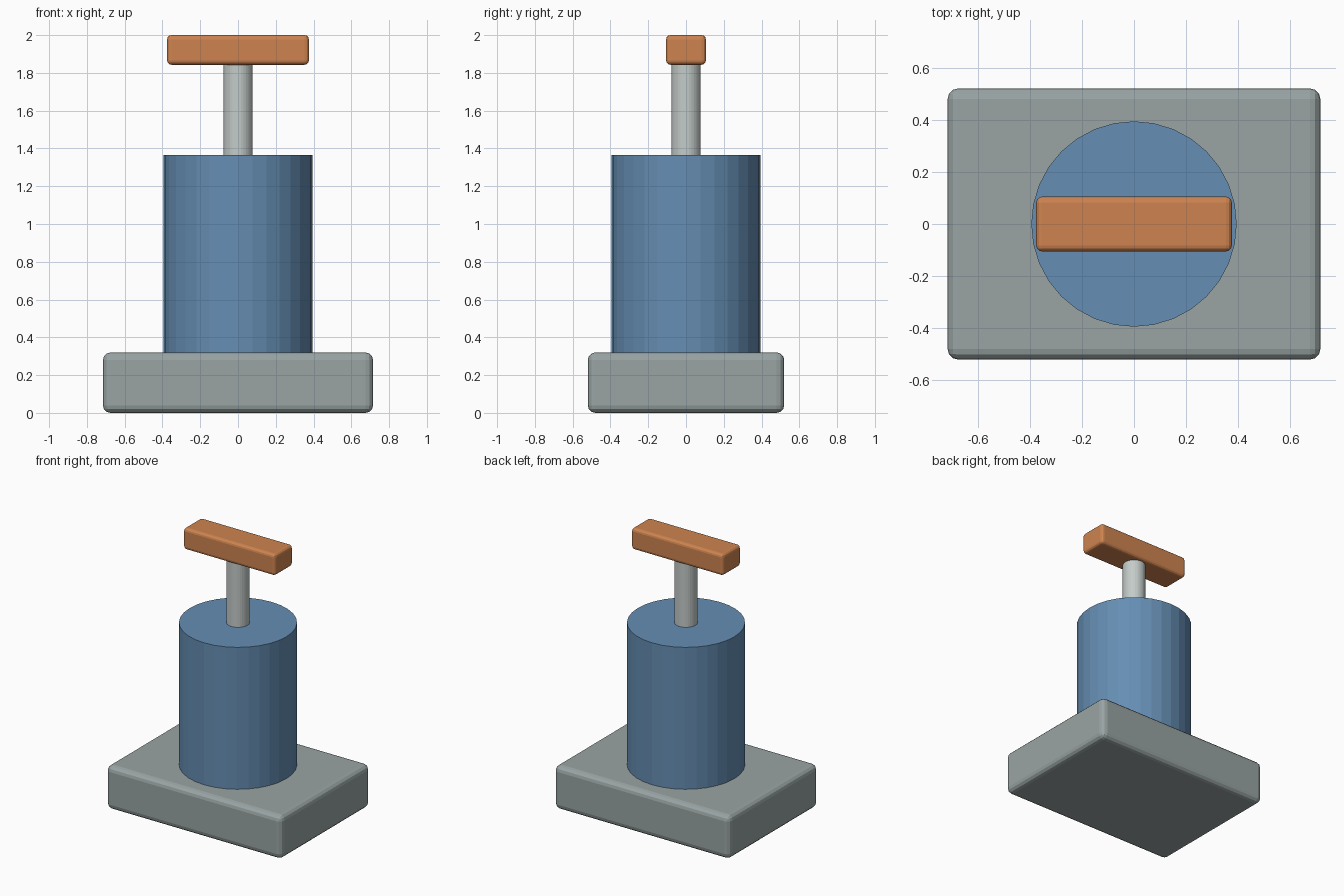
import bpy

if "Cube" in bpy.data.objects:
    bpy.data.objects.remove(bpy.data.objects["Cube"])


def material(name, rgb):
    mat = bpy.data.materials.new(name)
    mat.diffuse_color = (*rgb, 1)
    mat.use_nodes = True
    mat.node_tree.nodes["Principled BSDF"].inputs["Base Color"].default_value = mat.diffuse_color
    return mat


def block(name, size, z_mid, bevel, mat=None):
    bpy.ops.mesh.primitive_cube_add(size=1, location=(0, 0, z_mid))
    ob = bpy.context.object
    ob.name = name
    ob.scale = size
    bpy.ops.object.transform_apply(location=False, rotation=False, scale=True)
    mod = ob.modifiers.new("rounded_edges", 'BEVEL')
    mod.width = bevel
    mod.segments = 3
    if mat:
        ob.data.materials.append(mat)
    return ob


def cylinder(name, radius, z0, z1, sides, mat=None):
    bpy.ops.mesh.primitive_cylinder_add(vertices=sides, radius=radius, depth=z1 - z0,
                                        location=(0, 0, (z0 + z1) / 2))
    ob = bpy.context.object
    ob.name = name
    if mat:
        ob.data.materials.append(mat)
    return ob


blue = material("blue_paint", (0.13, 0.27, 0.45))
orange = material("orange_paint", (0.62, 0.23, 0.08))
steel = material("pale_steel", (0.55, 0.6, 0.58))
grey = material("grey_paint", (0.32, 0.37, 0.37))

# Rounded base plate
block("base", (1.43, 1.04, 0.32), 0.16, 0.04, grey)

# Faceted cylinder body and plunger rod
cylinder("body", 0.394, 0.32, 1.365, 32, blue)
cylinder("plunger_rod", 0.078, 1.365, 1.85, 32, steel)

# Crossbar handle
block("handle", (0.75, 0.21, 0.157), 1.9215, 0.022, orange)
